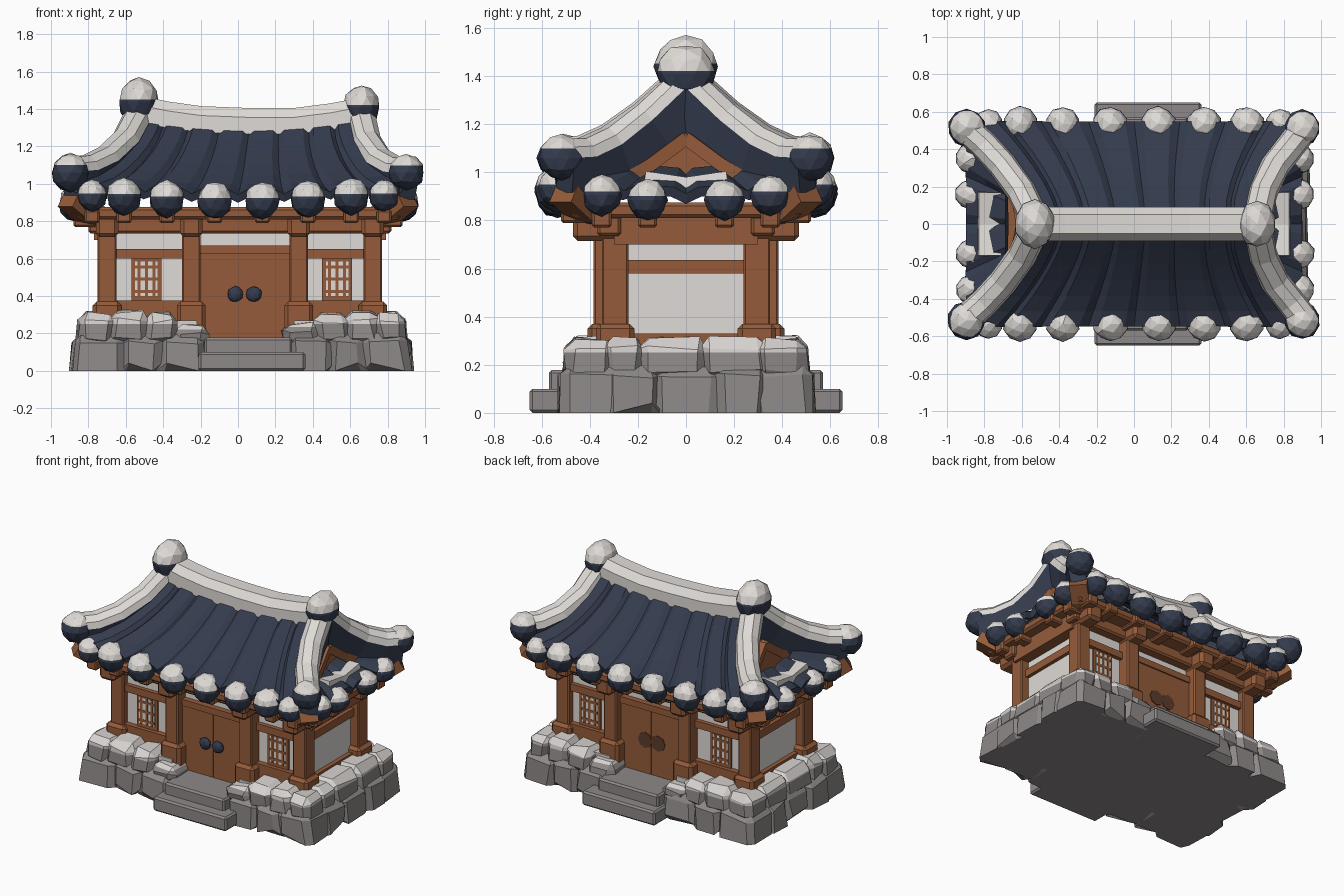
import bpy, bmesh, math, random
from mathutils import Vector, Matrix

if "Cube" in bpy.data.objects:
    bpy.data.objects.remove(bpy.data.objects["Cube"])

random.seed(4)

def mat(name, r, g, b):
    m = bpy.data.materials.new(name)
    m.diffuse_color = (r, g, b, 1)
    m.use_nodes = True
    m.node_tree.nodes["Principled BSDF"].inputs["Base Color"].default_value = m.diffuse_color
    return m

WHITE = mat("plaster_white", 0.74, 0.71, 0.68)
NAVY = mat("navy_tile", 0.034, 0.044, 0.074)
WOOD = mat("brown_wood", 0.30, 0.105, 0.042)
DARK = mat("dark_brown", 0.11, 0.045, 0.025)
STONE = mat("grey_stone", 0.27, 0.247, 0.245)
PALE = mat("pale_stone_top", 0.68, 0.65, 0.63)

def finish(name, bm, mats, rule=None):
    bmesh.ops.recalc_face_normals(bm, faces=bm.faces[:])
    if rule:
        for f in bm.faces:
            f.material_index = rule(f)
    me = bpy.data.meshes.new(name)
    bm.to_mesh(me)
    bm.free()
    for m in mats:
        me.materials.append(m)
    ob = bpy.data.objects.new(name, me)
    bpy.context.collection.objects.link(ob)
    return ob

def split(bm, z):
    """Cut all faces at height z, so a colour boundary is straight."""
    bmesh.ops.bisect_plane(bm, geom=bm.verts[:] + bm.edges[:] + bm.faces[:], plane_co=(0, 0, z), plane_no=(0, 0, 1))

def box_bm(x0, x1, y0, y1, z0, z1, bevel=0):
    bm = bmesh.new()
    bmesh.ops.create_cube(bm, size=1)
    for v in bm.verts:
        v.co = Vector(((x0 + x1) / 2 + v.co.x * (x1 - x0), (y0 + y1) / 2 + v.co.y * (y1 - y0),
                       (z0 + z1) / 2 + v.co.z * (z1 - z0)))
    if bevel:
        bmesh.ops.bevel(bm, geom=bm.edges[:], offset=bevel, segments=1, affect='EDGES')
    return bm

def box(name, x0, x1, y0, y1, z0, z1, m, bevel=0):
    y0, y1 = min(y0, y1), max(y0, y1)
    return finish(name, box_bm(x0, x1, y0, y1, z0, z1, bevel), [m])

def stone(x0, x1, y0, y1, z0, z1):
    y0, y1 = min(y0, y1), max(y0, y1)
    bm = box_bm(x0 - 0.014, x1 + 0.014, y0, y1, z0 - 0.01, z1 + 0.006, 0.042)
    for v in bm.verts:
        v.co += Vector([random.uniform(-0.011, 0.011) for _ in range(3)])
        v.co.z = 0 if z0 == 0 and v.co.z < 0.04 else v.co.z
        # walls of the foundation lean inwards
        v.co.x = 0.02 + (v.co.x - 0.02) * (1.0 - 0.1 * v.co.z)
        v.co.y *= 1.0 - 0.1 * v.co.z
    h = min(0.25, z1 - 0.015) if z0 > 0 else 0.25
    split(bm, h)
    finish("foundation_stone", bm, [STONE, PALE], lambda f: int(f.calc_center_median().z > h))

def ball(name, c, r, cut=0.15, scale=(1, 1, 1)):
    bm = bmesh.new()
    bmesh.ops.create_icosphere(bm, subdivisions=2, radius=r)
    for v in bm.verts:
        v.co = Vector([a * s for a, s in zip(v.co * random.uniform(0.95, 1.05), scale)])
    split(bm, r * cut)
    bmesh.ops.translate(bm, verts=bm.verts[:], vec=c)
    finish(name, bm, [NAVY, WHITE], lambda f: int(f.calc_center_median().z > c[2] + r * cut))

def sweep(name, pts, section, mats, white=()):
    """Sweep a cross-section along a path; section edges listed in 'white' use material 1."""
    bm = bmesh.new()
    pts = [Vector(p) for p in pts]
    n, rings = len(section), []
    for i, p in enumerate(pts):
        t = (pts[min(i + 1, len(pts) - 1)] - pts[max(i - 1, 0)]).normalized()
        side = t.cross(Vector((0, 0, 1))).normalized()
        up = side.cross(t)
        rings.append([bm.verts.new(p + side * a + up * b) for a, b in section])
    for r0, r1 in zip(rings, rings[1:]):
        for k in range(n):
            f = bm.faces.new((r0[k], r0[(k + 1) % n], r1[(k + 1) % n], r1[k]))
            f.material_index = int(k in white)
    bm.faces.new(rings[0])
    bm.faces.new(rings[-1])
    return finish(name, bm, mats)

def tiles(name, edges, steps, surf):
    """Corrugated tile slope: raised columns between the given edge values."""
    us = []
    for a, b in zip(edges, edges[1:]):
        us += [(a, 0), (a + (b - a) * 0.22, 0.028), (a + (b - a) * 0.78, 0.028)]
    us.append((edges[-1], 0))
    bm = bmesh.new()
    g = [[bm.verts.new(surf(u, j / steps) + Vector((0, 0, h))) for u, h in us] for j in range(steps + 1)]
    for j in range(steps):
        for i in range(len(us) - 1):
            bm.faces.new((g[j][i], g[j][i + 1], g[j + 1][i + 1], g[j + 1][i]))
    md = finish(name, bm, [NAVY]).modifiers.new("thickness", 'SOLIDIFY')
    md.thickness, md.offset = 0.045, 0

# ---- stone foundation
box("foundation_core", -0.84, 0.88, -0.47, 0.47, 0, 0.17, STONE)
box("foundation_left", -0.78, -0.22, -0.42, 0.42, 0.1, 0.27, PALE)
box("foundation_right", 0.30, 0.82, -0.42, 0.42, 0.1, 0.27, PALE)
for s in (-1, 1):
    for a, b in ((-0.88, -0.62), (-0.62, -0.42), (-0.42, -0.19), (0.29, 0.5), (0.5, 0.68), (0.68, 0.91)):
        stone(a, b, s * 0.27, s * 0.535, 0, 0.19)
    for a, b, h in ((-0.86, -0.69, 0.30), (-0.69, -0.5, 0.31), (-0.5, -0.34, 0.30), (-0.34, -0.17, 0.235),
                    (0.25, 0.43, 0.25), (0.43, 0.6, 0.30), (0.6, 0.76, 0.31), (0.76, 0.90, 0.30)):
        stone(a, b, s * 0.3, s * 0.515, 0.14, h)
for x0, x1, i in ((-0.88, -0.66, 0.02), (0.7, 0.92, -0.02)):
    for a, b in ((-0.33, -0.12), (-0.12, 0.13), (0.13, 0.33)):
        stone(x0, x1, a - 0.015, b + 0.015, 0, 0.19)
    for a, b in ((-0.34, -0.19), (-0.19, 0.08), (0.08, 0.34)):
        stone(x0 + max(i, 0), x1 + min(i, 0), a - 0.015, b + 0.015, 0.14, 0.305)
for s in (-1, 1):
    box("lower_step", -0.21, 0.36, s * 0.3, s * 0.65, 0, 0.1, STONE, 0.012)
    box("upper_step", -0.18, 0.29, s * 0.28, s * 0.57, 0.08, 0.178, STONE, 0.012)

# ---- walls, posts, doors and windows
box("plaster_walls", -0.69, 0.71, -0.30, 0.30, 0.16, 0.82, WHITE)
for s in (-1, 1):
    for x, yc in ((-0.70, 0.295), (-0.25, 0.33), (0.325, 0.33), (0.72, 0.295)):
        box("post", x - 0.05, x + 0.05, s * (yc - 0.055), s * (yc + 0.055), 0.25, 0.76, WOOD, 0.008)
        box("post_foot", x - 0.077, x + 0.077, s * (yc - 0.08), s * (yc + 0.08), 0.18, 0.37, WOOD, 0.02)
        box("bracket", x - 0.06, x + 0.06, s * 0.24, s * 0.47, 0.715, 0.83, WOOD, 0.02)
    for a, b in ((-0.66, -0.28), (0.36, 0.68)):
        box("wall_rail", a, b, s * 0.28, s * 0.33, 0.60, 0.65, WOOD)
        box("wall_sill", a, b, s * 0.28, s * 0.34, 0.26, 0.375, WOOD)
    # doors
    box("door_left", -0.21, 0.038, s * 0.28, s * 0.33, 0.17, 0.63, WOOD)
    box("door_right", 0.041, 0.29, s * 0.28, s * 0.33, 0.17, 0.63, WOOD)
    box("door_gap", 0.03, 0.05, s * 0.28, s * 0.325, 0.17, 0.63, WOOD)
    box("door_lintel", -0.21, 0.29, s * 0.28, s * 0.34, 0.625, 0.67, WOOD)
    # lattice windows
    for x in (-0.49, 0.53):
        box("window_frame", x - 0.08, x + 0.08, s * 0.29, s * 0.312, 0.375, 0.60, WOOD)
        box("window_paper", x - 0.06, x + 0.06, s * 0.30, s * 0.316, 0.40, 0.585, WHITE)
        for k in (-0.04, 0, 0.04):
            box("lattice_upright", x + k - 0.008, x + k + 0.008, s * 0.30, s * 0.32, 0.40, 0.585, WOOD)
        for z in (0.425, 0.49, 0.555):
            box("lattice_bar", x - 0.06, x + 0.06, s * 0.30, s * 0.32, z - 0.008, z + 0.008, WOOD)
    box("long_beam", -0.80, 0.82, s * 0.27, s * 0.37, 0.735, 0.82, WOOD, 0.012)
for x in (-0.015, 0.085):
    ball("door_handle", (x, -0.345, 0.41), 0.042, 2, (1, 0.6, 1))
    bm = bmesh.new()
    bmesh.ops.create_cone(bm, cap_ends=True, segments=8, radius1=0.055, radius2=0.055, depth=0.008,
                          matrix=Matrix.Translation((x, 0.331, 0.41)) @ Matrix.Rotation(math.pi / 2, 4, 'X'))
    finish("back_door_mark", bm, [DARK])
for s, x in ((-1, -0.69), (1, 0.71)):
    for nm, z0, z1, d in (("side_rail", 0.58, 0.635, 0.025), ("side_sill", 0.26, 0.33, 0.03),
                          ("side_beam", 0.70, 0.82, 0.08)):
        box(nm, min(x, x + s * d), max(x, x + s * d), -0.3, 0.3, z0, z1, WOOD)

# ---- wooden eaves
box("eave_soffit", -0.86, 0.87, -0.48, 0.48, 0.81, 0.875, WOOD, 0.015)
SQ = [(-0.06, -0.05), (0.06, -0.05), (0.06, 0.05), (-0.06, 0.05)]
for sx in (-1, 1):
    for sy in (-1, 1):
        sweep("corner_rafter", [(sx * 0.68, sy * 0.3, 0.80), (sx * 0.82, sy * 0.43, 0.85),
                                (sx * 0.905, sy * 0.505, 0.92)], SQ, [WOOD])
EAVE_X = (-0.78, -0.61, -0.38, -0.125, 0.13, 0.375, 0.605, 0.78)
SIDE_Y = (-0.35, -0.16, 0.16, 0.35)
for s in (-1, 1):
    for x in EAVE_X:
        box("rafter", x - 0.04, x + 0.04, s * 0.34, s * 0.52, 0.79, 0.86, WOOD, 0.01)
    for y in SIDE_Y:
        a, b = sorted((s * 0.74, s * 0.88))
        box("side_rafter", a, b, y - 0.04, y + 0.04, 0.77, 0.86, WOOD, 0.01)

# ---- tiled roof
def slope(s):
    def f(u, v):
        x = 0.06 * (1 - v) + u * (0.57 + 0.31 * v ** 1.5)
        return Vector((x, s * (0.04 + 0.50 * v), 0.92 + 0.35 * (1 - v) ** 1.35 + 0.05 * u * u))
    return f

def skirt(s):
    def f(u, v):
        return Vector((s * (0.68 + 0.21 * v), u * (0.3 + 0.2 * v), 0.97 - 0.08 * v + 0.05 * u * u))
    return f

for s in (-1, 1):
    tiles("roof_slope", [-1, -0.8, -0.57, -0.28, 0, 0.28, 0.56, 0.8, 1], 6, slope(s))
    tiles("side_skirt", [-1, -0.52, 0, 0.52, 1], 2, skirt(s))
    for x in EAVE_X:
        mid = abs(x) < 0.7
        ball("eave_tile_end", (x, s * 0.535, (0.91 if mid else 0.90) + 0.06 * x * x), 0.093 if mid else 0.08,
             0.15, (1, 1, 1.08))
    for y in SIDE_Y:
        ball("side_tile_end", (s * 0.875 + 0.005, y, 0.88 + 0.2 * y * y), 0.082, 0.2, (1.05, 1, 1.05))

# ---- gable ends
for s, x in ((-1, -0.57), (1, 0.66)):
    bm = bmesh.new()
    vs = [bm.verts.new(p) for p in ((x, -0.38, 0.90), (x, 0.38, 0.90), (x, 0, 1.24))]
    bm.faces.new(vs)
    finish("gable_panel", bm, [WOOD])
    for t in (-1, 1):
        sweep("barge_board", [(x + s * 0.03, 0, 1.14), (x + s * 0.06, t * 0.15, 1.03), (x + s * 0.10, t * 0.3, 0.94)],
              [(-0.03, -0.025), (0.03, -0.025), (0.03, 0.03), (-0.03, 0.03)], [WOOD])
    sweep("gable_white_ridge", [(s * 0.77, -0.17, 0.985), (s * 0.77, 0, 0.96), (s * 0.77, 0.17, 0.985)],
          [(-0.07, -0.04), (0.07, -0.04), (0.06, 0.02), (-0.06, 0.02)], [WHITE])

# ---- ridges and their end knobs
RIDGE = [(-0.09, -0.07), (0.09, -0.07), (0.09, 0.02), (0.05, 0.07), (-0.05, 0.07), (-0.09, 0.02)]
sweep("main_ridge", [(-0.53, 0, 1.40), (-0.38, 0, 1.37), (-0.2, 0, 1.345), (0.06, 0, 1.335), (0.3, 0, 1.335),
                     (0.5, 0, 1.36), (0.66, 0, 1.39)], RIDGE, [WHITE])
HIP = [(-0.05, -0.155), (0.05, -0.155), (0.078, -0.01), (0.068, 0.035), (0.03, 0.068),
       (-0.03, 0.068), (-0.068, 0.035), (-0.078, -0.01)]
LEFT = [(-0.53, 0.02, 1.37), (-0.60, 0.17, 1.235), (-0.70, 0.31, 1.135), (-0.80, 0.42, 1.085), (-0.90, 0.51, 1.075)]
RIGHT = [(0.66, 0.02, 1.36), (0.69, 0.17, 1.225), (0.755, 0.31, 1.125), (0.84, 0.42, 1.075), (0.91, 0.51, 1.07)]
for path in (LEFT, RIGHT):
    for s in (-1, 1):
        sweep("hip_ridge", [(x, s * y, z) for x, y, z in path], HIP, [NAVY, WHITE], (2, 3, 4, 5, 6))
for s in (-1, 1):
    ball("hip_end_left", (-0.895, s * 0.515, 1.06), 0.102, 0.4)
    ball("hip_end_right", (0.90, s * 0.515, 1.06), 0.097, 0.4)
ball("ridge_end_left", (-0.53, 0, 1.44), 0.118, 0.1, (0.9, 1.12, 1.1))
ball("ridge_end_right", (0.66, 0, 1.41), 0.11, 0.1, (0.9, 1.12, 1.1))
